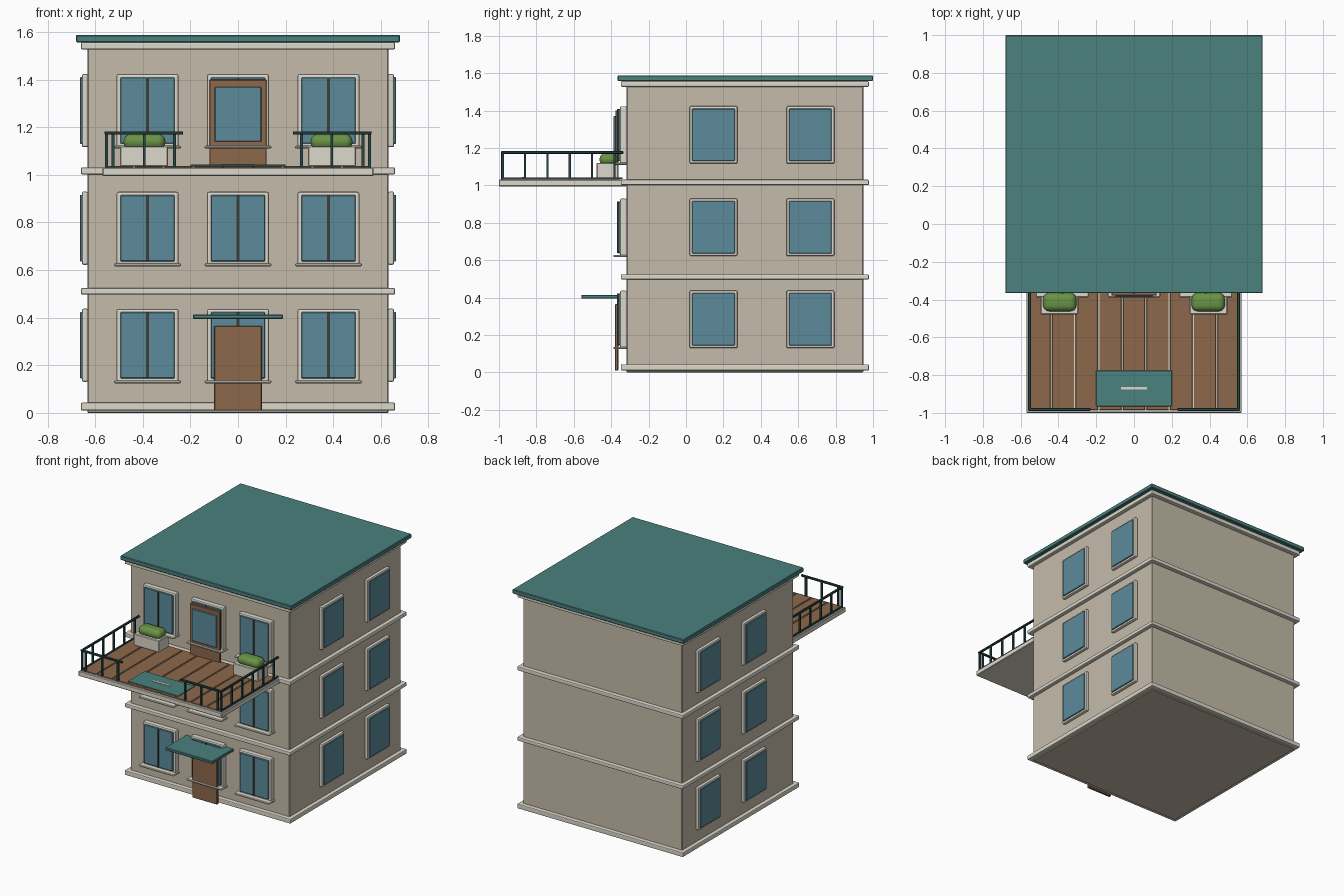
import bpy, bmesh
from mathutils import Vector

if "Cube" in bpy.data.objects:
    bpy.data.objects.remove(bpy.data.objects["Cube"])


def mat(name, r, g, b):
    m = bpy.data.materials.new(name)
    m.diffuse_color = (r, g, b, 1)
    m.use_nodes = True
    m.node_tree.nodes["Principled BSDF"].inputs["Base Color"].default_value = m.diffuse_color
    return m


WALL = mat("wall_plaster", 0.56, 0.50, 0.40)
TRIM = mat("pale_trim", 0.72, 0.69, 0.60)
TEAL = mat("teal_metal", 0.07, 0.22, 0.21)
GLASS = mat("window_glass", 0.11, 0.26, 0.33)
WOOD = mat("brown_wood", 0.27, 0.14, 0.07)
DARK = mat("dark_metal", 0.02, 0.06, 0.06)
BAR = mat("dark_bar", 0.05, 0.045, 0.04)
LEAF = mat("green_leaf", 0.14, 0.29, 0.06)


def box(name, x, y, z, material, bevel=0.0, segments=1):
    """Box from (min, max) ranges on each axis, with optionally bevelled edges."""
    bm = bmesh.new()
    bmesh.ops.create_cube(bm, size=1)
    for v in bm.verts:
        v.co = Vector([(r[0] + r[1]) / 2 + c * (r[1] - r[0])
                       for c, r in zip(v.co, (x, y, z))])
    if bevel:
        bmesh.ops.bevel(bm, geom=bm.edges[:], offset=bevel, segments=segments,
                        profile=0.5, affect='EDGES')
    me = bpy.data.meshes.new(name)
    bm.to_mesh(me)
    bm.free()
    me.materials.append(material)
    ob = bpy.data.objects.new(name, me)
    bpy.context.collection.objects.link(ob)
    if segments > 2:
        for p in me.polygons:
            p.use_smooth = True
    return ob


def around(c, w):
    return (c - w / 2, c + w / 2)


def span(s, a, b):
    """Range a..b mirrored to the side s."""
    return tuple(sorted((s * a, s * b)))


# Main block, floor bands, cornice and roof
box("building_body", (-0.633, 0.633), (-0.318, 0.948), (0, 1.53), WALL, 0.004)
for name, z in (("plinth_band", (0.01, 0.043)), ("lower_floor_band", (0.497, 0.524)),
                ("upper_floor_band", (1.002, 1.031)), ("cornice", (1.527, 1.557))):
    box(name, (-0.66, 0.66), (-0.348, 0.978), z, TRIM, 0.006, 2)
box("roof_slab", (-0.681, 0.681), (-0.366, 1.0), (1.557, 1.588), TEAL, 0.004)

# Windows: three per floor in front, two per floor on each side
for z in (0.284, 0.776, 1.27):
    for x in (-0.38, 0, 0.38):
        box("front_window_frame", around(x, 0.26), (-0.353, -0.316),
            around(z, 0.306), TRIM, 0.008, 2)
        box("front_window_glass", around(x, 0.228), (-0.363, -0.34),
            around(z, 0.278), GLASS, 0.003)
        box("front_window_mullion", around(x, 0.012), (-0.369, -0.35),
            around(z, 0.276), BAR)
        box("front_window_sill", around(x, 0.28), (-0.388, -0.316),
            (z - 0.16, z - 0.147), TRIM, 0.004)
    for s in (-1, 1):
        for y in (0.147, 0.665):
            box("side_window_frame", span(s, 0.63, 0.656), around(y, 0.256),
                around(z, 0.308), TRIM, 0.008, 2)
            box("side_window_glass", span(s, 0.645, 0.664), around(y, 0.228),
                around(z, 0.28), GLASS, 0.003)

# Entrance door with its canopy
box("entrance_door", (-0.1, 0.1), (-0.38, -0.362), (0.01, 0.365), WOOD, 0.003)
box("door_canopy", (-0.189, 0.189), (-0.56, -0.318), (0.394, 0.414), TEAL, 0.004)

# Balcony door with a glazed panel
box("balcony_door", (-0.12, 0.12), (-0.378, -0.36), (1.03, 1.4), WOOD, 0.003)
box("balcony_door_glass", (-0.098, 0.098), (-0.387, -0.37), (1.14, 1.37), GLASS, 0.003)

# Balcony slab and planks
box("balcony_slab", (-0.57, 0.57), (-1.0, -0.318), (0.995, 1.031), TRIM, 0.004)
for i in range(-4, 5):
    box("deck_plank", around(i * 0.125, 0.117), (-0.985, -0.355), (1.026, 1.037),
        WOOD, 0.002)

# Flat mat with a pale stripe near the front edge
box("deck_mat", (-0.2, 0.2), (-0.965, -0.775), (1.036, 1.043), TEAL, 0.002)
box("mat_stripe", (-0.07, 0.07), (-0.876, -0.864), (1.04, 1.046), TRIM)

# Railings, planters and plants on both sides
for s in (-1, 1):
    box("side_top_rail", span(s, 0.545, 0.561), (-0.99, -0.335), (1.169, 1.183), DARK, 0.003)
    box("side_bottom_rail", span(s, 0.547, 0.559), (-0.985, -0.34), (1.033, 1.042), DARK)
    box("front_top_rail", span(s, 0.23, 0.561), (-0.99, -0.974), (1.169, 1.183), DARK, 0.003)
    for i in range(6):
        box("side_rail_post", span(s, 0.547, 0.559),
            around(-0.98 + i * 0.1195, 0.012), (1.03, 1.175), DARK)
    for x in (0.525, 0.394, 0.267):
        box("front_rail_post", span(s, x - 0.006, x + 0.006),
            (-0.988, -0.976), (1.03, 1.175), DARK)
    box("planter_box", span(s, 0.295, 0.495), (-0.478, -0.362), (1.036, 1.12), TRIM, 0.004)
    box("planter_shrub", span(s, 0.305, 0.481), (-0.462, -0.365), (1.105, 1.172),
        LEAF, 0.032, 5)
